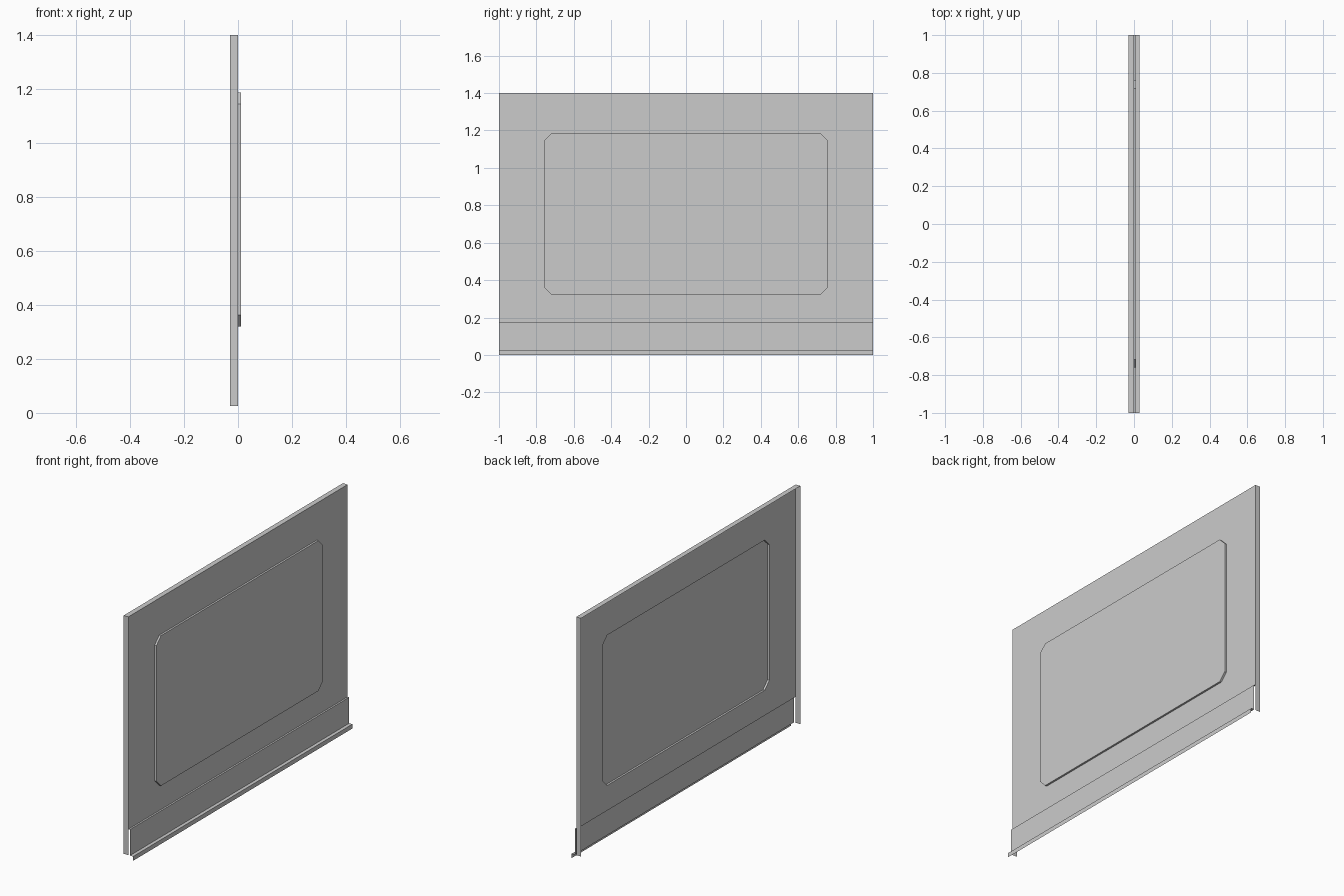
import bpy, bmesh

if "Cube" in bpy.data.objects:
    bpy.data.objects.remove(bpy.data.objects["Cube"])

HALF = 1.0      # half width along y
TOP = 1.4
STEP_Z = 0.175  # where the lower skirt starts
FOLD_Z = 0.025
DEPTH = 0.03


def finish(bm, name):
    mesh = bpy.data.meshes.new(name)
    bm.to_mesh(mesh)
    bm.free()
    obj = bpy.data.objects.new(name, mesh)
    bpy.context.collection.objects.link(obj)
    return obj


def ring(bm, pts, x):
    verts = [bm.verts.new((x, y, z)) for y, z in pts]
    edges = [bm.edges.new((verts[i - 1], verts[i])) for i in range(len(verts))]
    return verts, edges


def sheet(name, start, end):
    """Folded strip: sweep a profile from one polyline to its twin."""
    bm = bmesh.new()
    a = [bm.verts.new(p) for p in start]
    b = [bm.verts.new(p) for p in end]
    for i in range(len(a) - 1):
        bm.faces.new((a[i], a[i + 1], b[i + 1], b[i]))
    return finish(bm, name)


# Raised field outline with clipped corners
ym, z0, z1, c = 0.76, 0.32, 1.187, 0.042
octagon = [(-ym + c, z0), (ym - c, z0), (ym, z0 + c), (ym, z1 - c),
           (ym - c, z1), (-ym + c, z1), (-ym, z1 - c), (-ym, z0 + c)]
outer = [(-HALF, STEP_Z), (HALF, STEP_Z), (HALF, TOP), (-HALF, TOP)]

# Front sheet around the raised field
bm = bmesh.new()
_, e_out = ring(bm, outer, 0)
_, e_in = ring(bm, octagon, 0)
bmesh.ops.triangle_fill(bm, edges=e_out + e_in, use_beauty=True)
for f in bm.faces:
    f.normal_update()
    if f.normal.x < 0:
        f.normal_flip()
finish(bm, "front_sheet")

# Raised field with straight walls
bm = bmesh.new()
low, _ = ring(bm, octagon, 0)
high, _ = ring(bm, octagon, 0.011)
bm.faces.new(high)
for i in range(len(low)):
    bm.faces.new((low[i - 1], low[i], high[i], high[i - 1]))
finish(bm, "raised_field")

# Lower skirt: step out, drop, foot and hanging lip
profile = [(0, STEP_Z), (0.01, STEP_Z), (0.01, FOLD_Z), (DEPTH, FOLD_Z), (DEPTH, 0)]
sheet("lower_skirt",
      [(x, -HALF, z) for x, z in profile],
      [(x, HALF, z) for x, z in profile])

# Return flanges folded back along both sides and the top
path = [(-HALF, FOLD_Z), (-HALF, TOP), (HALF, TOP), (HALF, FOLD_Z)]
sheet("return_flange",
      [(0, y, z) for y, z in path],
      [(-DEPTH, y, z) for y, z in path])
bpy.data.objects["return_flange"].data.flip_normals()
